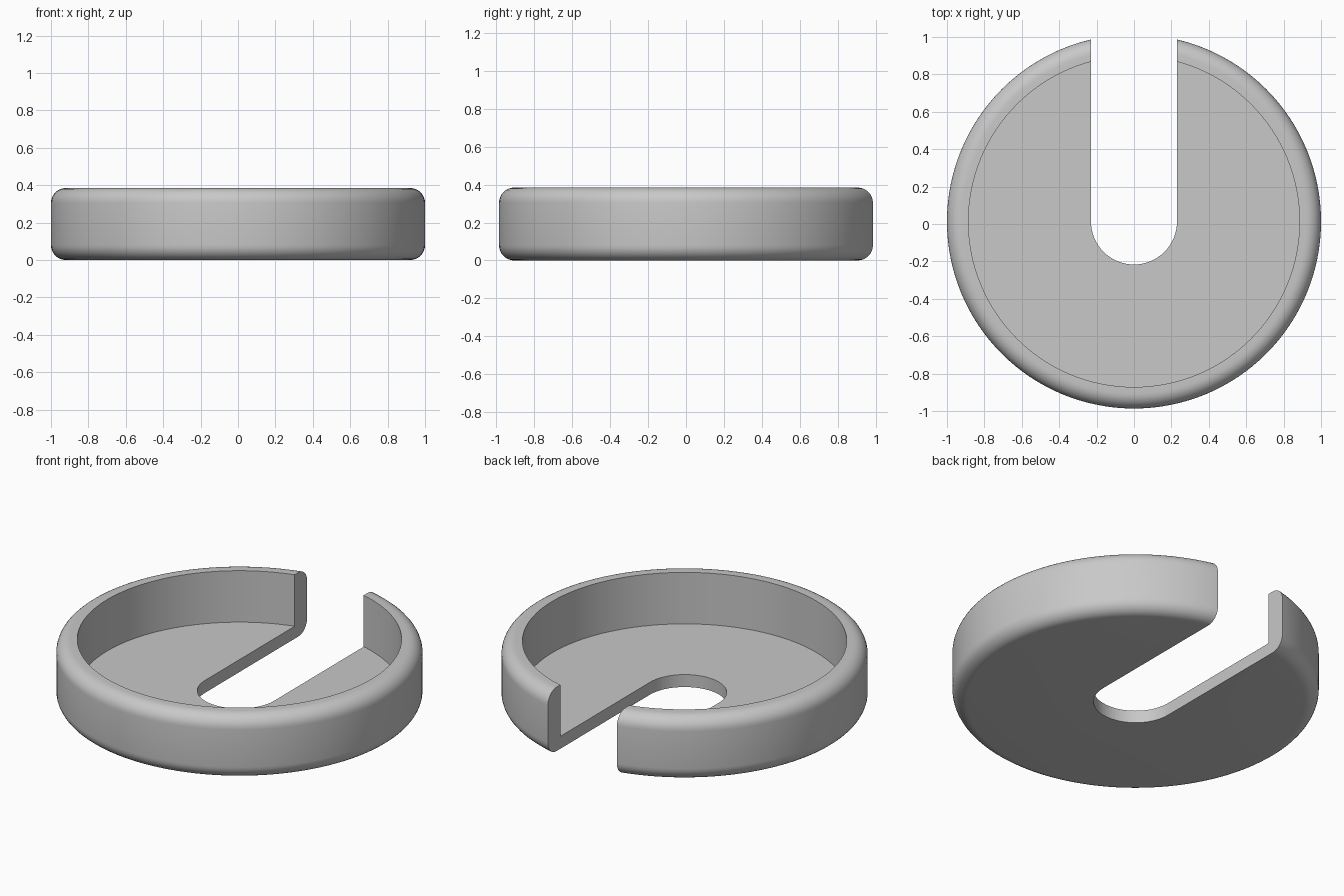
import bpy, bmesh, math

cube = bpy.data.objects.get("Cube")
if cube:
    bpy.data.objects.remove(cube)

R, INNER, H, FLOOR = 1.0, 0.885, 0.385, 0.075
FILLET, SLOT, CY = 0.08, 0.23, 0.0135
SIDES, STEPS = 128, 8

grey = bpy.data.materials.new("light grey")
grey.use_nodes = True
colour = (0.58, 0.58, 0.58, 1)
grey.diffuse_color = colour
grey.node_tree.nodes["Principled BSDF"].inputs["Base Color"].default_value = colour


def make_object(name, bm):
    bmesh.ops.remove_doubles(bm, verts=bm.verts, dist=1e-5)
    bmesh.ops.recalc_face_normals(bm, faces=bm.faces)
    mesh = bpy.data.meshes.new(name)
    bm.to_mesh(mesh)
    bm.free()
    mesh.materials.append(grey)
    obj = bpy.data.objects.new(name, mesh)
    bpy.context.collection.objects.link(obj)
    obj.location.y = CY
    return obj


def fillet(z, start):
    """Quarter circle on the outer rim."""
    angles = [start + math.pi / 2 * i / STEPS for i in range(STEPS + 1)]
    return [(R - FILLET + FILLET * math.cos(a), z + FILLET * math.sin(a)) for a in angles]


# Round tray, turned from a half section with rounded outer edges
profile = [(0, 0)] + fillet(FILLET, -math.pi / 2) + fillet(H - FILLET, 0)
profile += [(INNER, H), (INNER, FLOOR), (0, FLOOR)]
bm = bmesh.new()
verts = [bm.verts.new((r, 0, z)) for r, z in profile]
edges = [bm.edges.new(pair) for pair in zip(verts, verts[1:])]
bmesh.ops.spin(bm, geom=verts + edges, cent=(0, 0, 0), axis=(0, 0, 1),
               angle=math.tau, steps=SIDES, use_merge=True)
tray = make_object("slotted_tray", bm)

# Slot cutter: round end at the centre, open towards the back
outline = [(SLOT * math.cos(a), SLOT * math.sin(a))
           for a in (math.pi + math.pi * i / 32 for i in range(33))]
outline += [(SLOT, 2 * R), (-SLOT, 2 * R)]
bm = bmesh.new()
base = bm.faces.new([bm.verts.new((x, y, -H)) for x, y in outline])
top = bmesh.ops.extrude_face_region(bm, geom=[base])["geom"]
bmesh.ops.translate(bm, vec=(0, 0, 3 * H),
                    verts=[v for v in top if isinstance(v, bmesh.types.BMVert)])
cutter = make_object("slot_cutter", bm)
cutter.hide_render = True

# Cut the slot, then drop the cutter
cut = tray.modifiers.new("slot", 'BOOLEAN')
cut.operation, cut.solver, cut.object = 'DIFFERENCE', 'EXACT', cutter
bpy.ops.object.select_all(action='DESELECT')
bpy.context.view_layer.objects.active = tray
tray.select_set(True)
bpy.ops.object.modifier_apply(modifier=cut.name)
bpy.data.objects.remove(cutter)
bpy.ops.object.shade_smooth_by_angle(angle=math.radians(30))
